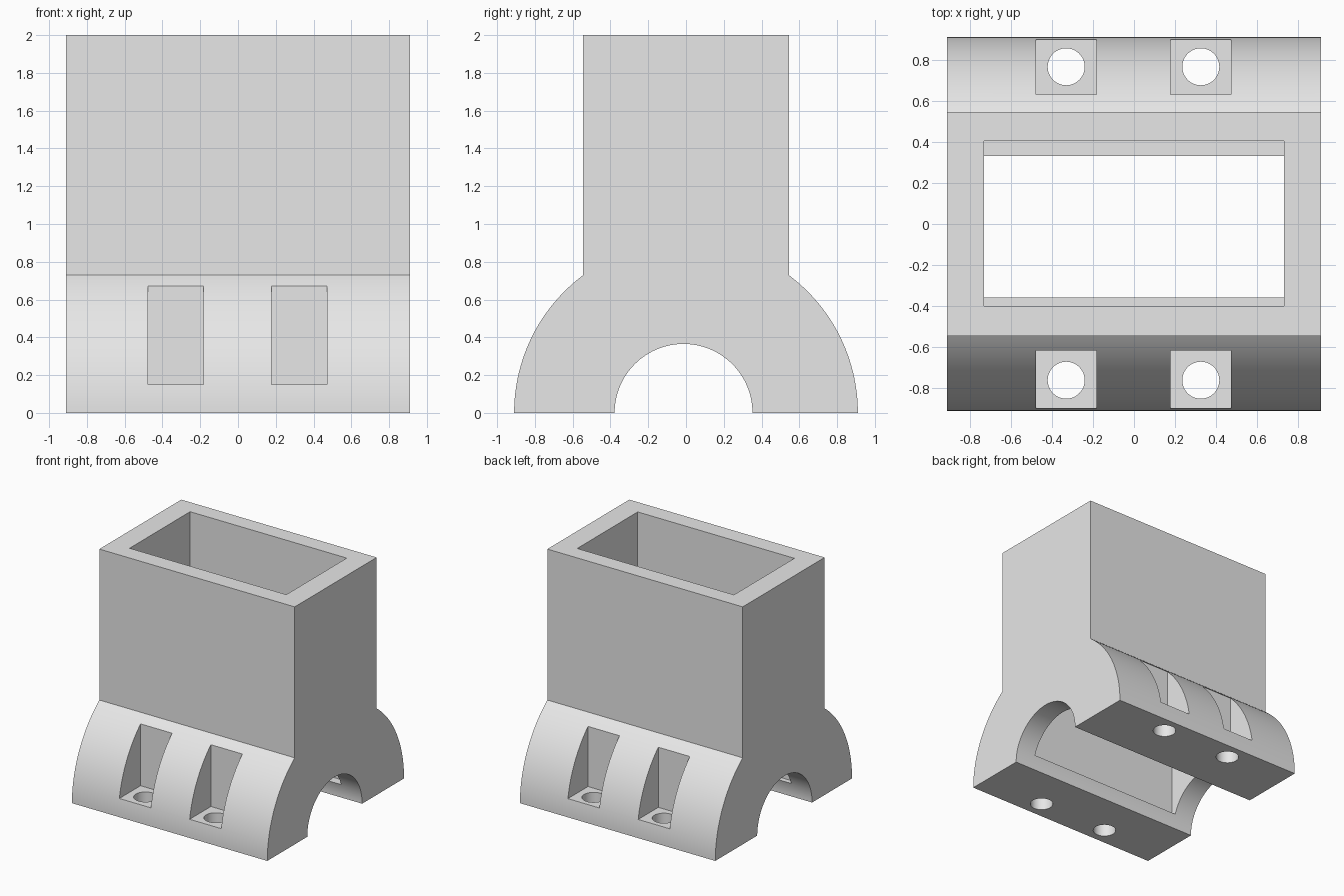
import bpy
import bmesh
from math import acos, cos, pi, sin
from mathutils import Matrix, Vector

cube = bpy.data.objects.get("Cube")
if cube:
    bpy.data.objects.remove(cube, do_unlink=True)

HALF = 0.91      # half length, also the radius of the saddle
NECK = 0.545     # half depth of the rectangular socket
BORE = 0.365     # radius of the tube channel
BORE_Y = -0.013

grey = bpy.data.materials.new("plain grey")
grey.use_nodes = True
grey.diffuse_color = (0.8, 0.8, 0.8, 1)
grey.node_tree.nodes["Principled BSDF"].inputs["Base Color"].default_value = (0.8, 0.8, 0.8, 1)


def new_object(name, bm):
    bmesh.ops.recalc_face_normals(bm, faces=bm.faces)
    mesh = bpy.data.meshes.new(name)
    bm.to_mesh(mesh)
    bm.free()
    mesh.materials.append(grey)
    obj = bpy.data.objects.new(name, mesh)
    bpy.context.collection.objects.link(obj)
    return obj


def arc(cy, radius, start, end, steps):
    angles = [start + (end - start) * i / steps for i in range(steps + 1)]
    return [(cy + radius * cos(a), radius * sin(a)) for a in angles]


def box(name, low, high):
    low, high = Vector(low), Vector(high)
    bm = bmesh.new()
    bmesh.ops.create_cube(bm, size=1, matrix=Matrix.Translation((low + high) / 2)
                          @ Matrix.Diagonal((*(high - low), 1)))
    return new_object(name, bm)


def cylinder(name, x, y, radius, height):
    bm = bmesh.new()
    bmesh.ops.create_cone(bm, cap_ends=True, segments=48, radius1=radius, radius2=radius,
                          depth=height, matrix=Matrix.Translation((x, y, 0)))
    return new_object(name, bm)


def cut(target, cutter):
    cutter.hide_render = True
    mod = target.modifiers.new(cutter.name, 'BOOLEAN')
    mod.operation = 'DIFFERENCE'
    mod.solver = 'EXACT'
    mod.object = cutter
    bpy.context.view_layer.objects.active = target
    bpy.ops.object.modifier_apply(modifier=mod.name)
    bpy.data.objects.remove(cutter, do_unlink=True)


# Body: saddle, socket and channel as one side profile extruded along x
top = acos(NECK / HALF)
profile = (arc(0, HALF, 0, top, 32) + [(NECK, 2), (-NECK, 2)]
           + arc(0, HALF, pi - top, pi, 32) + arc(BORE_Y, BORE, pi, 0, 64))
bm = bmesh.new()
face = bm.faces.new([bm.verts.new((-HALF, y, z)) for y, z in profile])
moved = bmesh.ops.extrude_face_region(bm, geom=[face])["geom"]
bmesh.ops.translate(bm, vec=(2 * HALF, 0, 0),
                    verts=[v for v in moved if isinstance(v, bmesh.types.BMVert)])
body = new_object("saddle_socket", bm)

# Rectangular cavity, open at the top and breaking into the channel
cut(body, box("cavity_cutter", (-0.73, -0.4, 0.12), (0.73, 0.405, 2.2)))

# Bolt pockets and their vertical holes, two on each side
for x in (-0.33, 0.325):
    for inner, outer, hole_y in ((-0.615, -1.1, -0.76), (0.63, 1.1, 0.765)):
        cut(body, box("pocket_cutter", (x - 0.147, min(inner, outer), 0.15),
                      (x + 0.147, max(inner, outer), 0.8)))
        cut(body, cylinder("hole_cutter", x, hole_y, 0.09, 0.6))

# Smooth curves with crisp edges
bpy.ops.object.select_all(action='DESELECT')
body.select_set(True)
bpy.context.view_layer.objects.active = body
bpy.ops.object.shade_smooth_by_angle(angle=pi / 6)
